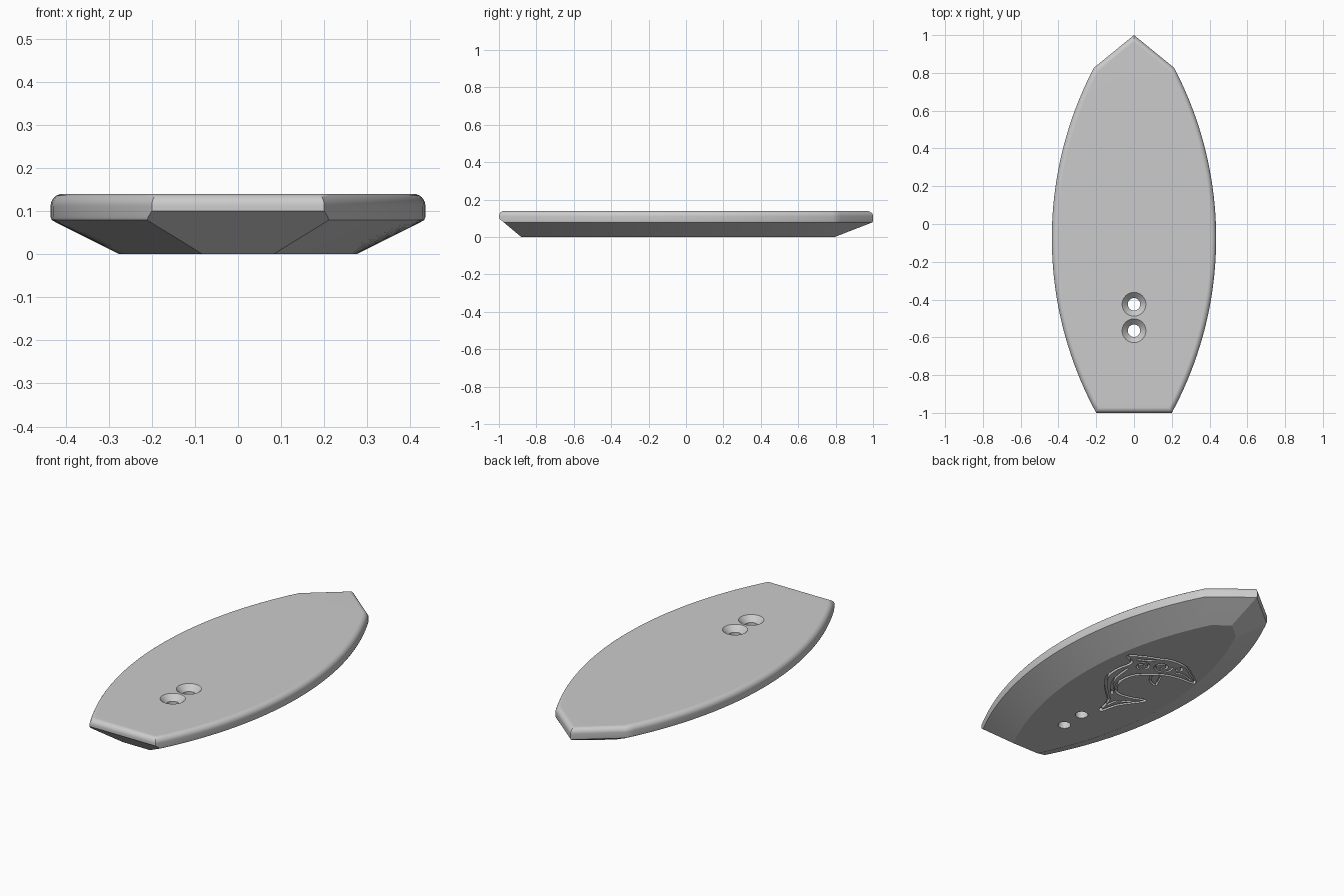
import bpy, bmesh, math
from mathutils import Vector
from mathutils.geometry import interpolate_bezier, delaunay_2d_cdt

if "Cube" in bpy.data.objects:
    bpy.data.objects.remove(bpy.data.objects["Cube"])

grey = bpy.data.materials.new("light grey")
grey.use_nodes = True
colour = (0.6, 0.6, 0.6, 1)
grey.diffuse_color = colour
grey.node_tree.nodes["Principled BSDF"].inputs["Base Color"].default_value = colour

HALF_WIDTH, RADIUS = 0.435, 1.938
CENTRE = Vector((HALF_WIDTH - RADIUS, -0.075))   # centre of the side arc
NOSE = Vector((0.155, 0.19)).normalized()        # outward normal of the nose edge
STEPS = 40
GROOVE_DEPTH = 0.018


def loft(bm, rings):
    """Skin a list of equal vertex rings."""
    for a, b in zip(rings, rings[1:]):
        for i in range(len(a)):
            j = (i + 1) % len(a)
            bm.faces.new((a[i], a[j], b[j], b[i]))


def outline(inset, tail_y):
    """Board outline: arc side, straight nose edges, mirrored."""
    r = RADIUS - inset
    tip = Vector((0, 1 - inset / NOSE.y))
    along = Vector((NOSE.y, -NOSE.x))
    d = tip - CENTRE
    b = d.dot(along)
    corner = tip + along * (-b + math.sqrt(b * b - d.dot(d) + r * r))
    a0 = math.asin((tail_y - CENTRE.y) / r)
    a1 = math.asin((corner.y - CENTRE.y) / r)
    side = []
    for i in range(STEPS + 1):
        a = a0 + (a1 - a0) * i / STEPS
        side.append((CENTRE.x + r * math.cos(a), CENTRE.y + r * math.sin(a)))
    return side + [tuple(tip)] + [(-x, y) for x, y in reversed(side)]


def stroke(points, closed=False, width=0.012, steps=5):
    """Rectangles following a smooth path through the points."""
    p = [Vector((x, y, 0)) for x, y in points]
    n = len(p)

    def tangent(i):
        if closed:
            return (p[(i + 1) % n] - p[i - 1]) / 6
        return (p[min(i + 1, n - 1)] - p[max(i - 1, 0)]) / 6

    quads = []
    for i in range(n if closed else n - 1):
        j = (i + 1) % n
        path = interpolate_bezier(p[i], p[i] + tangent(i), p[j] - tangent(j), p[j], steps + 1)
        for a, b in zip(path, path[1:]):
            t = (b - a).normalized()
            side = Vector((-t.y, t.x, 0)) * width / 2
            a, b = a - t * width * 0.1, b + t * width * 0.1
            quads.append([q.xy for q in (a - side, b - side, b + side, a + side)])
    return quads


def spiral(cx, cy, r0, r1, start, turns=1.4):
    points = []
    for i in range(13):
        f = i / 12
        a = start + f * turns * math.tau
        r = r0 + (r1 - r0) * f
        points.append((cx + r * math.cos(a), cy + r * math.sin(a)))
    return points


def refill(bm, cap, holes, quads):
    """Rebuild a flat cap with open holes and sunken grooves."""
    cap.normal_update()
    border = list(cap.verts) if cap.normal.z > 0 else list(cap.verts)[::-1]
    z = border[0].co.z
    bmesh.ops.delete(bm, geom=[cap], context='FACES_ONLY')

    # Plane subdivision: border first, then holes, then groove rectangles
    known, coords, loops = [], [], []
    for ring in [border] + holes:
        loops.append(list(range(len(known), len(known) + len(ring))))
        known += ring
    coords = [v.co.xy for v in known]
    for quad in quads:
        loops.append(list(range(len(coords), len(coords) + 4)))
        coords += quad
    points, _, tris, sources, _, owners = delaunay_2d_cdt(coords, [], loops, 1, 1e-6)

    surface, floor = {}, {}

    def top(i):
        if i not in surface:
            old = [s for s in sources[i] if s < len(known)]
            surface[i] = known[old[0]] if old else bm.verts.new((*points[i], z))
        return surface[i]

    def low(i):
        if i not in floor:
            floor[i] = bm.verts.new((*points[i], z + GROOVE_DEPTH))
        return floor[i]

    flat_edges, sunk = set(), []
    for tri, owner in zip(tris, owners):
        if any(1 <= o <= len(holes) for o in owner):
            continue
        if any(o > len(holes) for o in owner):
            sunk.append(tri)
            bm.faces.new([low(i) for i in tri])
        else:
            bm.faces.new([top(i) for i in tri])
            flat_edges.update((tri[k - 1], tri[k]) for k in range(len(tri)))

    # Groove walls
    for tri in sunk:
        for k in range(len(tri)):
            a, b = tri[k - 1], tri[k]
            if (b, a) in flat_edges:
                bm.faces.new((top(a), top(b), low(b), low(a)))


# Board body: chamfered underside, short rail, rounded top edge
levels = [(0.16, -1, 0), (0.012, -1, 0.074), (0.003, -1, 0.079), (0, -1, 0.086)]
ROUND = 0.028
for k in range(7):
    a = math.pi / 2 * k / 6
    inset = ROUND * (1 - math.cos(a))
    levels.append((inset, -1 + inset, 0.14 - ROUND + ROUND * math.sin(a)))
bm = bmesh.new()
rings = [[bm.verts.new((x, y, z)) for x, y in outline(inset, tail)]
         for inset, tail, z in levels]
loft(bm, rings)
bm.faces.new(rings[0][::-1])
bm.faces.new(rings[-1])

# Sloped underside of the tail
bmesh.ops.bisect_plane(bm, geom=bm.verts[:] + bm.edges[:] + bm.faces[:],
                       plane_co=(0, -0.88, 0), plane_no=(0, -0.1, -0.12),
                       clear_outer=True)
bmesh.ops.holes_fill(bm, edges=[e for e in bm.edges if e.is_boundary], sides=0)
bottom_cap = min(bm.faces, key=lambda f: f.calc_center_median().z)
top_cap = max(bm.faces, key=lambda f: f.calc_center_median().z)

# Countersunk screw holes
hole_bottoms, hole_tops = [], []
for y in (-0.425, -0.565):
    rings = []
    for r, z in ((0.033, 0), (0.033, 0.11), (0.063, 0.14)):
        rings.append([bm.verts.new((r * math.cos(t * math.tau / 40),
                                    y + r * math.sin(t * math.tau / 40), z))
                      for t in range(40)])
    loft(bm, rings)
    hole_bottoms.append(rings[0])
    hole_tops.append(rings[-1])

# Engraved leaping dolphin: body, flukes, flipper and swirls
engraving = stroke(
    [(-0.238, 0.206), (-0.165, 0.265), (-0.087, 0.308), (0.0, 0.31), (0.07, 0.28),
     (0.14, 0.25), (0.21, 0.20), (0.15, 0.16), (0.165, 0.06), (0.155, -0.03),
     (0.108, -0.10), (0.045, -0.165), (-0.01, -0.22), (-0.045, -0.325),
     (-0.08, -0.22), (-0.16, -0.10), (-0.07, -0.125), (0.015, -0.125),
     (0.07, -0.04), (0.065, 0.05), (0.02, 0.11), (-0.06, 0.17),
     (-0.14, 0.195)], closed=True, width=0.014)
for points in (
        [(-0.015, 0.12), (-0.05, 0.075), (-0.095, 0.06), (-0.08, 0.10), (-0.06, 0.145)],
        [(0.125, 0.10), (0.115, 0.0), (0.085, -0.075), (0.02, -0.155)],
        [(-0.035, -0.26), (-0.045, -0.20), (-0.085, -0.17), (-0.125, -0.13)],
        [(-0.20, 0.215), (-0.14, 0.235), (-0.10, 0.225)],
        [(0.15, 0.205), (0.105, 0.225), (0.07, 0.255)]):
    engraving += stroke(points)
for swirl in ((0.085, 0.165, 0.045, 0.01, 0.5), (-0.005, 0.225, 0.055, 0.012, 2.5),
              (-0.085, 0.262, 0.02, 0.012, 1.0, 0.8)):
    engraving += stroke(spiral(*swirl), width=0.01, steps=2)

refill(bm, bottom_cap, hole_bottoms, engraving)
refill(bm, top_cap, hole_tops, [])
bmesh.ops.recalc_face_normals(bm, faces=bm.faces[:])

mesh = bpy.data.meshes.new("board")
bm.to_mesh(mesh)
bm.free()
mesh.materials.append(grey)
board = bpy.data.objects.new("board", mesh)
bpy.context.collection.objects.link(board)

# Smooth rails with crisp edges and flat faces
bpy.ops.object.select_all(action='DESELECT')
board.select_set(True)
bpy.context.view_layer.objects.active = board
bpy.ops.object.shade_smooth_by_angle(angle=math.radians(25))
flat = board.modifiers.new("flat_faces", 'WEIGHTED_NORMAL')
flat.keep_sharp = True
